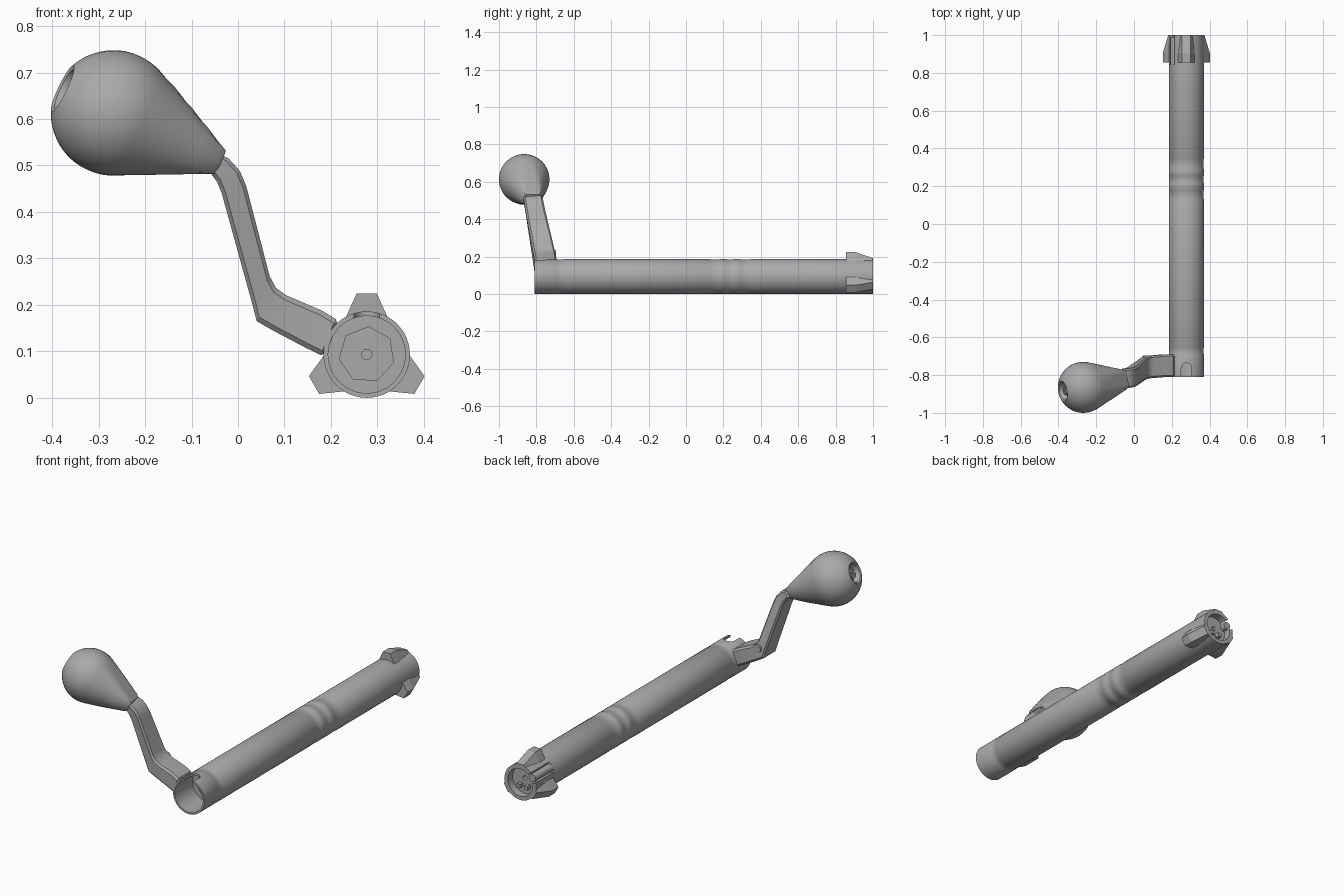
import bpy, bmesh, math
from mathutils import Vector, Matrix

if "Cube" in bpy.data.objects:
    bpy.data.objects.remove(bpy.data.objects["Cube"], do_unlink=True)

steel = bpy.data.materials.new("steel_grey")
steel.use_nodes = True
GREY = (0.4, 0.4, 0.4, 1)
steel.diffuse_color = GREY
steel.node_tree.nodes["Principled BSDF"].inputs["Base Color"].default_value = GREY

AX, AZ, R = 0.277, 0.093, 0.093      # bolt axis and radius
X, Y, Z = Vector((1, 0, 0)), Vector((0, 1, 0)), Vector((0, 0, 1))
AXIS = Vector((AX, 0, AZ))


def activate(ob):
    bpy.ops.object.select_all(action='DESELECT')
    ob.select_set(True)
    bpy.context.view_layer.objects.active = ob


def loft(name, rings):
    """Skin a list of closed rings and cap both ends."""
    bm = bmesh.new()
    rows = [[bm.verts.new(p) for p in ring] for ring in rings]
    n = len(rows[0])
    for a, b in zip(rows, rows[1:]):
        for i in range(n):
            j = (i + 1) % n
            bm.faces.new((a[i], a[j], b[j], b[i]))
    bm.faces.new(rows[0])
    bm.faces.new(rows[-1])
    bmesh.ops.recalc_face_normals(bm, faces=bm.faces)
    me = bpy.data.meshes.new(name)
    bm.to_mesh(me)
    bm.free()
    me.materials.append(steel)
    ob = bpy.data.objects.new(name, me)
    bpy.context.collection.objects.link(ob)
    return ob


def revolve(name, profile, origin, axis, u, v, n=48, clamp=None, turn=0):
    """Turn (radius, distance) pairs about an axis; clamp flattens the v sides."""
    rings = []
    for r, t in profile:
        ring = []
        for i in range(n):
            a = math.tau * i / n + turn
            h = r * math.sin(a)
            if clamp:
                lim = clamp(t)
                h = max(-lim, min(lim, h))
            ring.append(origin + axis * t + u * (r * math.cos(a)) + v * h)
        rings.append(ring)
    return loft(name, rings)


def rod(name, origin, r, y0, y1, n=24, turn=0):
    return revolve(name, [(r, y0), (r, y1)], origin, Y, X, Z, n, turn=turn)


def cut(ob, cutter):
    mod = ob.modifiers.new("cut", 'BOOLEAN')
    mod.operation, mod.solver, mod.object = 'DIFFERENCE', 'EXACT', cutter
    activate(ob)
    bpy.ops.object.modifier_apply(modifier=mod.name)
    bpy.data.objects.remove(cutter, do_unlink=True)


def smooth(ob, degrees=28):
    activate(ob)
    bpy.ops.object.shade_smooth_by_angle(angle=math.radians(degrees))


# Bolt body: open rear bore, shallow bands, recessed bolt face
profile = [(0.083, -0.66), (0.083, -0.81), (R, -0.81)]
for y0, y1 in ((-0.69, -0.655), (0.13, 0.18), (0.215, 0.255), (0.29, 0.345)):
    profile += [(R, y0), (R - 0.001, y0 + 0.002), (R - 0.001, y1 - 0.002), (R, y1)]
profile += [(R, 0.83), (R, 1.0), (0.073, 1.0), (0.073, 0.96)]
body = revolve("bolt_body", profile, AXIS, Y, X, Z)

# Faceted socket and pin holes
cut(body, rod("socket_cutter", AXIS, 0.06, -0.7, -0.61, 7, 1.5))
cut(body, rod("rear_pin_cutter", AXIS, 0.011, -0.65, -0.54, 16))
cut(body, rod("front_pin_cutter", AXIS + Z * 0.01, 0.011, 0.92, 0.98, 16))

# Arched cocking notch in the top of the rear rim
arch = [(-0.027, -0.85), (0.027, -0.85)]
arch += [(0.027 * math.cos(math.pi * i / 10), -0.762 + 0.027 * math.sin(math.pi * i / 10))
         for i in range(11)]
cut(body, loft("notch_cutter", [[(AX + x, y, z) for x, y in arch] for z in (0.13, 0.24)]))

# Extractor in its slot between two lugs
side = math.radians(150)
slot = AXIS + (X * math.cos(side) + Z * math.sin(side)) * 0.084
cut(body, rod("slot_cutter", slot, 0.028, 0.845, 1.02))
smooth(body)
smooth(rod("extractor", slot - (slot - AXIS) * 0.12, 0.02, 0.84, 0.99))

# Three tapered locking lugs
for k, label in enumerate(("top", "right", "left")):
    spin = Matrix.Rotation(math.radians(-120 * k), 3, 'Y')
    rings = []
    for y, top, half in ((0.855, 0.131, 0.022), (0.905, 0.131, 0.022), (1.0, 0.098, 0.022)):
        base = 0.045 if y < 0.95 else 0.036
        pts = [(-base, y, 0.08), (-half, y, top), (half, y, top), (base, y, 0.08)]
        rings.append([AXIS + spin @ Vector(p) for p in pts])
    loft(label + "_locking_lug", rings)

# Ejector blocks on the bolt face
for s in (-1, 1):
    rod("ejector_block", AXIS + X * (0.022 * s) - Z * 0.03, 0.014, 0.95, 0.985, 4, math.pi / 4)

# Handle arm: rectangular section following lower and upper edges
edges = [((0.186, 0.088), (0.218, 0.165)), ((0.145, 0.108), (0.18, 0.188)),
         ((0.075, 0.145), (0.105, 0.22)), ((0.04, 0.165), (0.082, 0.236)),
         ((0.034, 0.19), (0.068, 0.262)), ((-0.035, 0.44), (0.018, 0.455)),
         ((-0.045, 0.465), (0.004, 0.488)), ((-0.06, 0.485), (-0.02, 0.515)),
         ((-0.075, 0.49), (-0.05, 0.53))]
rings = []
for lo, hi in edges:
    rise = max(0, (lo[1] + hi[1]) / 2 - 0.15)
    mid, half = -0.75 - 0.19 * rise, 0.06 - 0.025 * rise
    rings.append([(lo[0], mid - half, lo[1]), (hi[0], mid - half, hi[1]),
                  (hi[0], mid + half, hi[1]), (lo[0], mid + half, lo[1])])
arm = loft("handle_arm", rings)
bev = arm.modifiers.new("chamfer", 'BEVEL')
bev.width, bev.segments, bev.limit_method = 0.009, 1, 'ANGLE'
bev.angle_limit = math.radians(50)
activate(arm)
bpy.ops.object.modifier_apply(modifier=bev.name)
smooth(arm)
smooth(rod("arm_pin", Vector((0.07, 0, 0.213)), 0.022, -0.74, -0.695, 16))

# Teardrop knob: cone tangent to a ball, flattened near the neck, hollow end
neck, ball = Vector((-0.055, -0.825, 0.512)), Vector((-0.268, -0.865, 0.613))
axis = (ball - neck).normalized()
u = axis.cross(Z).normalized()
v = u.cross(axis)
length, br, slope = (ball - neck).length, 0.135, math.radians(20.5)
profile = [(0.046, -0.012), (0.055, 0.0)]
start, end = math.pi / 2 + slope, math.asin(0.055 / br)
tangent = (br * math.sin(start), length + br * math.cos(start))
profile += [(0.055 + (tangent[0] - 0.055) * f, tangent[1] * f) for f in (0.25, 0.5, 0.75)]
for i in range(17):
    a = start + (end - start) * i / 16
    profile.append((br * math.sin(a), length + br * math.cos(a)))
rim = profile[-1][1]
profile += [(0.047, rim - 0.004), (0.04, rim - 0.035)]
knob = revolve("handle_knob", profile, neck, axis, u, v, 40,
               clamp=lambda t: 0.033 + 0.488 * max(t, -0.012))
smooth(knob, 25)

# Slotted screw inside the knob end
screw = revolve("knob_screw", [(0.024, rim - 0.05), (0.024, rim - 0.015)], neck, axis, u, v, 16)
corners = [u * a + v * b for a, b in ((-0.03, -0.005), (0.03, -0.005), (0.03, 0.005), (-0.03, 0.005))]
cut(screw, loft("screw_slot_cutter", [[neck + axis * (rim + d) + c for c in corners]
                                      for d in (-0.025, 0.01)]))
smooth(screw)
